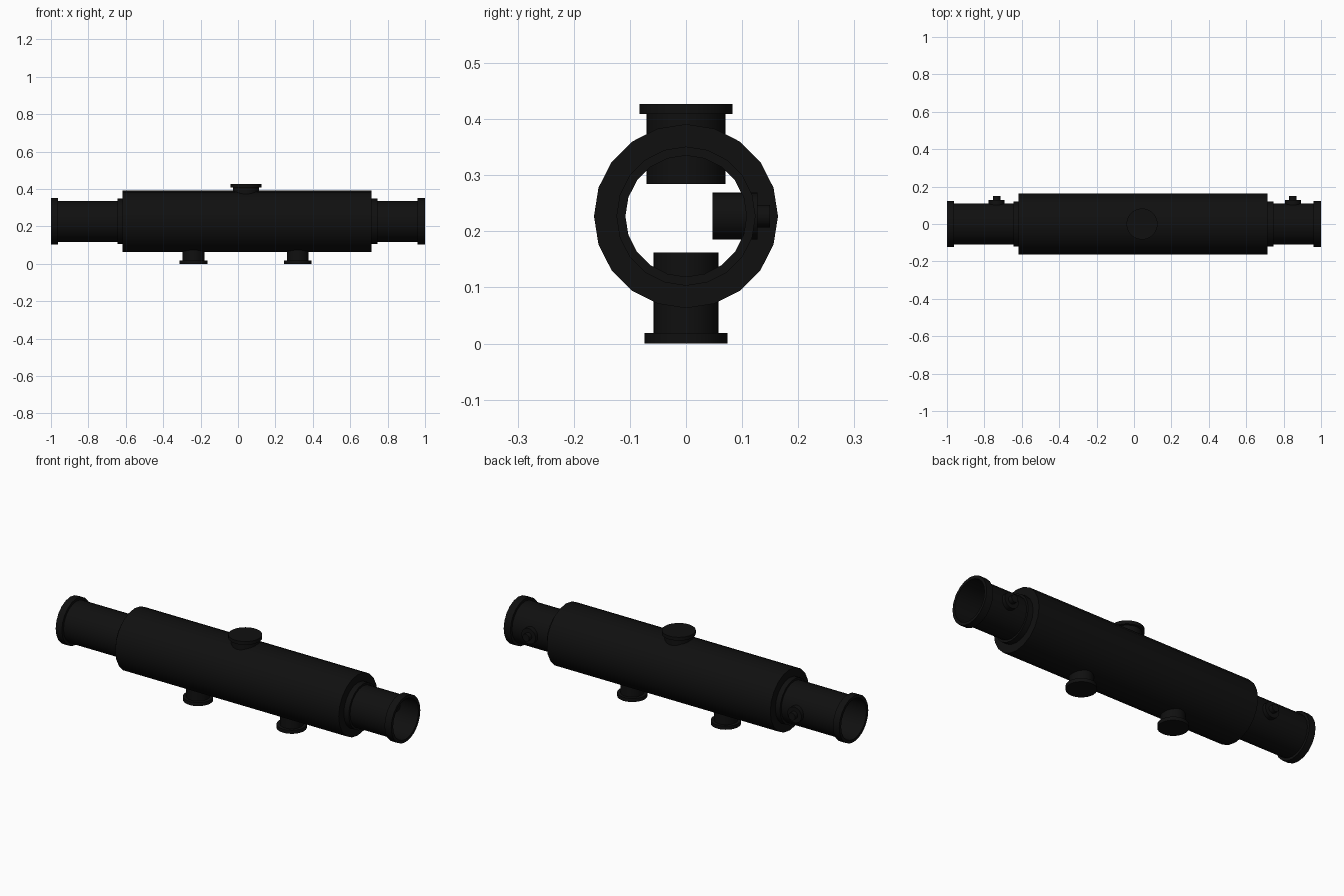
import bpy, bmesh, math
from mathutils import Matrix, Vector

cube = bpy.data.objects.get("Cube")
if cube:
    bpy.data.objects.remove(cube, do_unlink=True)

black = bpy.data.materials.new("matte black")
black.use_nodes = True
colour = (0.005, 0.005, 0.005, 1)
black.diffuse_color = colour
black.node_tree.nodes["Principled BSDF"].inputs["Base Color"].default_value = colour

AXIS_Z = 0.227   # height of the pipe axis
BORE = 0.108     # inner radius of the pipe


def lathe(name, profile, origin, axis, closed, sides):
    """Revolve (distance along axis, radius) points around an axis."""
    bm = bmesh.new()
    verts = [bm.verts.new((r, 0, d)) for d, r in profile]
    edges = [bm.edges.new(p) for p in zip(verts, verts[1:])]
    if closed:
        edges.append(bm.edges.new((verts[-1], verts[0])))
    bmesh.ops.spin(bm, geom=verts + edges, cent=(0, 0, 0), axis=(0, 0, 1),
                   angle=math.tau, steps=sides, use_merge=True)
    bmesh.ops.remove_doubles(bm, verts=bm.verts, dist=1e-5)
    bmesh.ops.recalc_face_normals(bm, faces=bm.faces)
    turn = Vector((0, 0, 1)).rotation_difference(Vector(axis)).to_matrix().to_4x4()
    bm.transform(Matrix.Translation(origin) @ turn)
    mesh = bpy.data.meshes.new(name)
    bm.to_mesh(mesh)
    bm.free()
    mesh.materials.append(black)
    obj = bpy.data.objects.new(name, mesh)
    bpy.context.collection.objects.link(obj)
    bpy.ops.object.select_all(action='DESELECT')
    obj.select_set(True)
    bpy.context.view_layer.objects.active = obj
    bpy.ops.object.shade_smooth_by_angle(angle=math.radians(30))
    return obj


def ring(name, x0, x1, outer, inner=BORE):
    """Hollow ring around the main axis."""
    return lathe(name, [(x0, inner), (x1, inner), (x1, outer), (x0, outer)],
                 (0, 0, AXIS_Z), (1, 0, 0), True, 20)


def port(name, x, axis, start, step, end, inner_r, outer_r):
    """Solid stepped port pointing away from the main axis."""
    return lathe(name, [(start, 0), (start, inner_r), (step, inner_r),
                        (step, outer_r), (end, outer_r), (end, 0)],
                 (x, 0, AXIS_Z), axis, False, 32)


# Main pipe with casing, collars and end flanges
ring("inner_pipe", -0.99, 0.99, 0.11)
ring("outer_casing", -0.617, 0.715, 0.164, 0.109)
ring("right_collar", -0.645, -0.61, 0.121, 0.109)
ring("left_collar", 0.71, 0.745, 0.121, 0.109)
ring("right_end_flange", -1.0, -0.963, 0.124)
ring("left_end_flange", 0.96, 1.0, 0.124)

# Flanged ports on the casing
port("top_port", 0.043, (0, 0, 1), 0.057, 0.182, 0.2, 0.07, 0.083)
for side, x in (("right", -0.238), ("left", 0.32)):
    port(side + "_bottom_port", x, (0, 0, -1), 0.065, 0.208, AXIS_Z, 0.058, 0.074)

# Small rear fittings on the bare pipe
for side, x in (("right", -0.735), ("left", 0.85)):
    port(side + "_rear_fitting", x, (0, 1, 0), 0.047, 0.127, 0.15, 0.042, 0.02)
